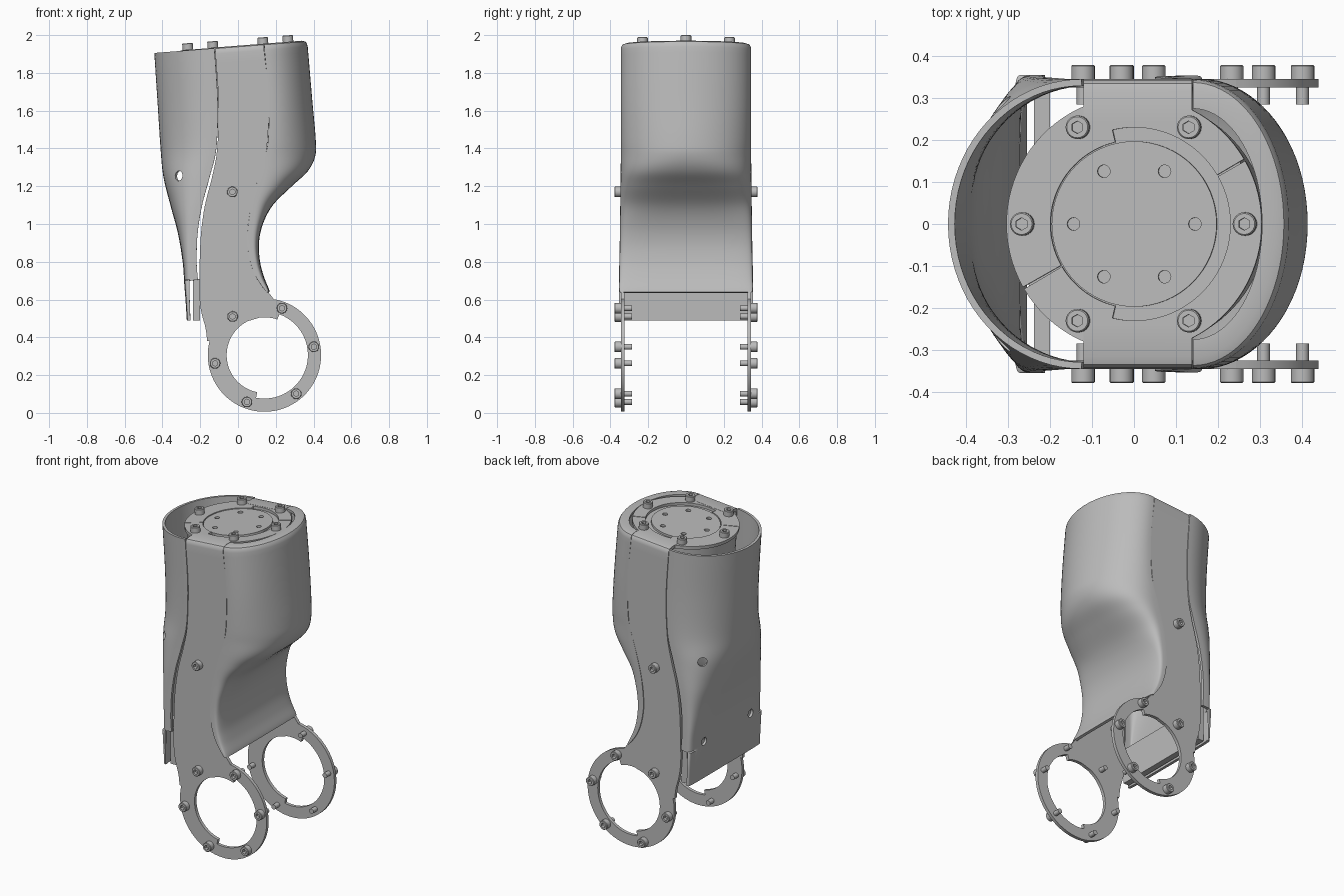
import bpy, bmesh
from math import sin, cos, pi, radians, sqrt
from mathutils import Matrix, Vector

if "Cube" in bpy.data.objects:
    bpy.data.objects.remove(bpy.data.objects["Cube"])

grey = bpy.data.materials.new("plain grey")
grey.use_nodes = True
grey.diffuse_color = (0.5, 0.5, 0.5, 1)
grey.node_tree.nodes["Principled BSDF"].inputs["Base Color"].default_value = (0.5, 0.5, 0.5, 1)

TILT = 0.078       # slope of the top face along x
TOP = 1.944
SIDE = 0.345       # outer face of the side plates
HUB = (0.14, 0.306)


def add(name, bm, matrix=None):
    mesh = bpy.data.meshes.new(name)
    bm.to_mesh(mesh)
    bm.free()
    obj = bpy.data.objects.new(name, mesh)
    bpy.context.collection.objects.link(obj)
    mesh.materials.append(grey)
    if matrix:
        obj.matrix_world = matrix
    return obj


def finish(obj, angle=35):
    """Bake the modifiers, then shade smooth with sharp edges kept."""
    bpy.context.view_layer.update()
    deps = bpy.context.evaluated_depsgraph_get()
    baked = bpy.data.meshes.new_from_object(obj.evaluated_get(deps))
    obj.modifiers.clear()
    obj.data = baked
    bpy.ops.object.select_all(action='DESELECT')
    obj.select_set(True)
    bpy.context.view_layer.objects.active = obj
    bpy.ops.object.shade_smooth_by_angle(angle=radians(angle))


def smooth_rows(keys, steps=6):
    """Catmull-Rom curve through tuples of numbers."""
    out = []
    for i in range(len(keys) - 1):
        quad = [keys[max(i - 1, 0)], keys[i], keys[i + 1], keys[min(i + 2, len(keys) - 1)]]
        for s in range(steps):
            t = s / steps
            out.append(tuple(
                b + 0.5 * t * (c - a + t * (2*a - 5*b + 4*c - d + t * (3*(b - c) + d - a)))
                for a, b, c, d in zip(*quad)))
    return out + [keys[-1]]


def sheared(x, y, z):
    w = min(max((z - 1.3) / 0.6, 0), 1)
    return x, y, z + TILT * x * w * w * (3 - 2 * w)


def sheet(name, rows, outward, thick):
    """Grid of points thickened away from its outer side."""
    bm = bmesh.new()
    grid = [[bm.verts.new(sheared(*p)) for p in row] for row in rows]
    for r0, r1 in zip(grid, grid[1:]):
        for i in range(len(r0) - 1):
            bm.faces.new((r0[i], r0[i + 1], r1[i + 1], r1[i]))
    bm.normal_update()
    if sum(f.normal.dot(Vector(outward)) * f.calc_area() for f in bm.faces) < 0:
        bmesh.ops.reverse_faces(bm, faces=bm.faces[:])
    obj = add(name, bm)
    mod = obj.modifiers.new("thickness", 'SOLIDIFY')
    mod.thickness, mod.offset = thick, -1
    return obj


def shell_row(z, seam, out, half, n, cols=40):
    """Half superellipse from one seam round to the other."""
    row = []
    for i in range(cols + 1):
        u = pi * (i / cols - 0.5)
        s = sin(u)
        row.append((seam + (out - seam) * max(cos(u), 0) ** (2 / n),
                    half * (1 if s > 0 else -1) * abs(s) ** (2 / n), z))
    return row


def cylinder(name, radius, depth, matrix, sides=48):
    bm = bmesh.new()
    bmesh.ops.create_cone(bm, cap_ends=True, segments=sides, radius1=radius,
                          radius2=radius, depth=depth)
    return add(name, bm, matrix)


def drill(obj, holes):
    """Cut round holes given as (position, direction, radius, depth)."""
    cutters = []
    for pos, way, radius, depth in holes:
        m = Matrix.Translation(pos) @ Vector(way).to_track_quat('Z', 'Y').to_matrix().to_4x4()
        cut = cylinder("hole_cutter", radius, depth, m, 20)
        cut.hide_render = True
        mod = obj.modifiers.new("hole", 'BOOLEAN')
        mod.operation, mod.object, mod.solver = 'DIFFERENCE', cut, 'EXACT'
        cutters.append(cut)
    finish(obj)
    for cut in cutters:
        bpy.data.objects.remove(cut)


def arc_plate(name, arcs, thick, matrix):
    """Flat ring sectors given as (start, end, inner radius, outer radius)."""
    bm = bmesh.new()
    for a0, a1, ri, ro in arcs:
        n = max(4, int((a1 - a0) / 4))
        rings = []
        for i in range(n + 1):
            a = radians(a0 + (a1 - a0) * i / n)
            rings.append([bm.verts.new((r * cos(a), r * sin(a), z))
                          for r, z in ((ri, 0), (ro, 0), (ro, -thick), (ri, -thick))])
        for p, q in zip(rings, rings[1:]):
            for k in range(4):
                bm.faces.new((p[k], q[k], q[(k + 1) % 4], p[(k + 1) % 4]))
        bm.faces.new(rings[0])
        bm.faces.new(rings[-1][::-1])
    bmesh.ops.recalc_face_normals(bm, faces=bm.faces[:])
    finish(add(name, bm, matrix))


def screw(name, matrix, sides=24):
    """Socket-head screw with its head along local +z."""
    bm = bmesh.new()
    rings = []
    for r, z, hexed in ((0.015, -0.06, 0), (0.015, 0, 0), (0.028, 0, 0), (0.028, 0.031, 0),
                        (0.025, 0.034, 0), (0.013, 0.034, 1), (0.013, 0.015, 1)):
        ring = []
        for i in range(sides):
            a = 2 * pi * i / sides
            k = r / cos((a + pi / 6) % (pi / 3) - pi / 6) if hexed else r
            ring.append(bm.verts.new((k * cos(a), k * sin(a), z)))
        rings.append(ring)
    for p, q in zip(rings, rings[1:]):
        for i in range(sides):
            j = (i + 1) % sides
            bm.faces.new((p[i], p[j], q[j], q[i]))
    bm.faces.new(rings[0][::-1])
    bm.faces.new(rings[-1])
    finish(add(name, bm, matrix))


# Rear shell: open at the top, stepped tab at the bottom
rear_keys = [(1.94, -.125, -.443, .345, 2), (1.65, -.107, -.425, .345, 2),
             (1.4, -.115, -.41, .345, 2.1), (1.25, -.15, -.395, .345, 2.5),
             (1.1, -.19, -.358, .348, 3), (.95, -.214, -.318, .35, 4),
             (.8, -.219, -.293, .353, 6), (.705, -.212, -.286, .355, 7)]
tab_keys = [(.7, -.258, -.286, .355, 7), (.6, -.256, -.278, .355, 7), (.49, -.252, -.271, .355, 7)]
rear_shell = sheet("rear_shell", [shell_row(*k) for k in smooth_rows(rear_keys) + tab_keys],
                   (-1, 0, 0), 0.016)
drill(rear_shell, [((-.315, s * .287, 1.255), (-.6, s * .8, 0), .027, .12) for s in (-1, 1)]
      + [((-.28, s * .23, .73), (1, 0, 0), .025, .12) for s in (-1, 1)])

# Front shell: rounded lip at the top, waisted lower half
lip_keys = [(1.944, .14, .305, .275, 2), (1.944, .14, .338, .318, 2),
            (1.938, .14, .357, .337, 2), (1.926, .14, .365, .343, 2)]
front_keys = [(1.91, .14, .369, .345, 2), (1.65, .163, .392, .345, 2),
              (1.45, .16, .411, .345, 2), (1.36, .143, .409, .345, 2.1),
              (1.28, .118, .37, .346, 2.5), (1.2, .095, .285, .347, 3),
              (1.1, .07, .185, .348, 3.6), (1.0, .055, .132, .349, 5),
              (.9, .05, .111, .35, 6), (.8, .065, .117, .352, 6),
              (.72, .095, .138, .353, 6), (.66, .135, .162, .354, 6), (.64, .15, .168, .352, 6)]
finish(sheet("front_shell", [shell_row(*k) for k in lip_keys + smooth_rows(front_keys)],
             (1, 0, 0), 0.016))

# Side plates: folded over the top, running down to the hub rings
fold = [(1.944, -.12, .138, .24), (1.944, -.12, .138, .315),
        (1.938, -.12, .138, .335), (1.926, -.12, .138, .343)]
plate_keys = [(1.91, -.12, .138), (1.65, -.103, .163), (1.4, -.11, .152), (1.25, -.137, .11),
              (1.1, -.175, .07), (.95, -.196, .051), (.8, -.203, .066), (.7, -.205, .11),
              (.63, -.205, .168), (.57, -.2, .2), (.515, -.19, .14), (.45, -.172, -.05),
              (.38, -.163, -.1)]
plate_rows = fold + [k + (SIDE,) for k in smooth_rows(plate_keys, 4)]
side_plates = sheet("side_plates", [[(xl + (xr - xl) * i / 4, y, z) for i in range(5)]
                                    for z, xl, xr, y in plate_rows], (0, 1, 0), 0.02)
side_plates.modifiers.new("other_side", 'MIRROR').use_axis = (False, True, False)
finish(side_plates)

# Hub rings with a stepped bore
for label, y in (("front", -SIDE), ("back", SIDE - 0.02)):
    arc_plate(label + "_hub_ring", [(-101, 70, .23, .3), (70, 259, .2, .3)], 0.02,
              Matrix.Translation((HUB[0], y, HUB[1])) @ Matrix.Rotation(pi / 2, 4, 'X'))

# Cross plate joining the two sides at the rear
bm = bmesh.new()
bmesh.ops.create_cube(bm, size=1, matrix=Matrix.Translation((-.219, 0, .6))
                      @ Matrix.Diagonal((.038, .66, .22, 1)))
finish(add("cross_plate", bm))

# Top ring, motor drum and output disc, all in the tilted frame
top = Matrix.Translation((0, 0, TOP)) @ Matrix.Rotation(-TILT, 4, 'Y')
arc_plate("top_ring", [(30.5, 103, .23, .305), (103, 209.5, .2, .305),
                       (210.5, 257, .2, .305), (257, 389.5, .23, .305)], 0.02,
          top @ Matrix.Translation((0, 0, -0.001)))
finish(cylinder("motor_drum", .292, .3, top @ Matrix.Translation((0, 0, -.168)), 64))
disc = cylinder("output_disc", .197, .03, top @ Matrix.Translation((0, 0, -.02)), 64)
axis = top.to_3x3() @ Vector((0, 0, 1))
drill(disc, [(top @ Vector((.145 * cos(k * pi / 3), .145 * sin(k * pi / 3), 0)), axis, .015, .05)
             for k in range(6)])

# Screws: six on top, seven on each side
for k in range(6):
    a = k * pi / 3
    screw("top_screw", top @ Matrix.Translation((.266 * cos(a), .266 * sin(a), 0)))
spots = [(-.03, 1.17)]
for k in range(6):
    a = radians(9.5 + 60 * k)
    spots.append((HUB[0] + .265 * cos(a), HUB[1] + .265 * sin(a)))
for s in (-1, 1):
    for x, z in spots:
        screw("side_screw", Matrix.Translation((x, s * SIDE, z))
              @ Matrix.Rotation(-s * pi / 2, 4, 'X'))
